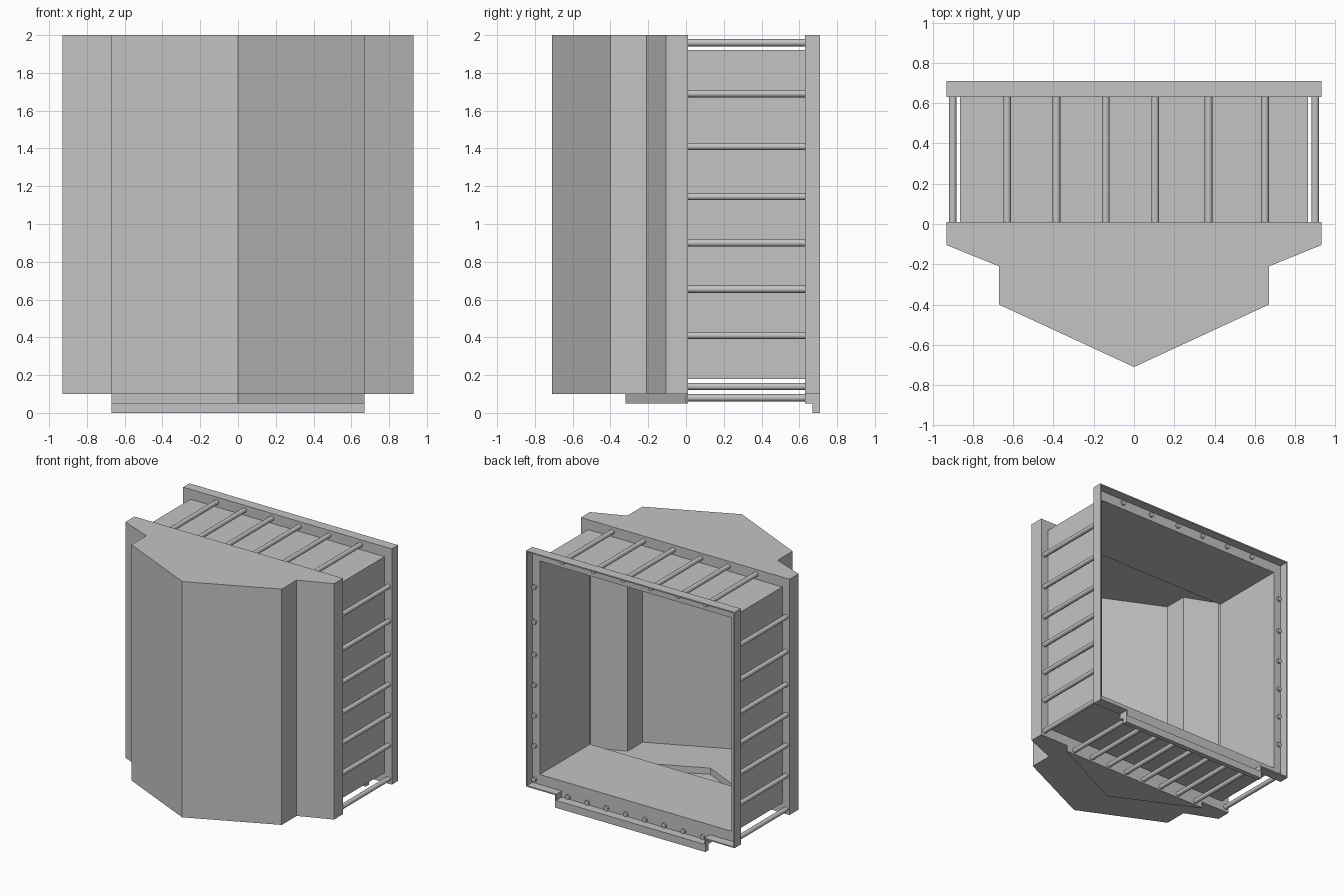
import bpy
import bmesh
from mathutils import Matrix, Vector

cube = bpy.data.objects.get("Cube")
if cube:
    bpy.data.objects.remove(cube, do_unlink=True)

grey = bpy.data.materials.new("sheet_metal_grey")
grey.use_nodes = True
grey.diffuse_color = (0.55, 0.55, 0.55, 1)
grey.node_tree.nodes["Principled BSDF"].inputs["Base Color"].default_value = grey.diffuse_color

T = 0.01             # sheet thickness
W, TOP, LOW = 0.93, 2.0, 0.10      # outer half width, top and bottom
BW, BT, BB = 0.865, 1.92, 0.18     # duct half width, top and bottom
TW, TB = 0.67, 0.05                # drain half width and bottom
BACK, REAR = 0.63, 0.71            # rear flange plane and rim end


def finish(name, bm):
    bmesh.ops.recalc_face_normals(bm, faces=bm.faces)
    mesh = bpy.data.meshes.new(name)
    bm.to_mesh(mesh)
    bm.free()
    mesh.materials.append(grey)
    obj = bpy.data.objects.new(name, mesh)
    bpy.context.collection.objects.link(obj)
    return obj


def boxes(name, parts):
    """One object made of boxes given as x, y and z ranges."""
    bm = bmesh.new()
    for ranges in parts:
        size = [b - a for a, b in ranges]
        mid = [(a + b) / 2 for a, b in ranges]
        bmesh.ops.create_cube(bm, size=1, matrix=Matrix.Translation(mid) @ Matrix.Diagonal((*size, 1)))
    return finish(name, bm)


def ring(y, half, low, top, in_half, in_low, in_top):
    """Four boxes forming a rectangular ring around an opening."""
    return [((-half, half), y, (in_top, top)),
            ((-half, half), y, (low, in_low)),
            ((-half, -in_half), y, (in_low, in_top)),
            ((in_half, half), y, (in_low, in_top))]


# Pointed front hood, open to the rear, with a triangular drain sump below
side = [(W, 0), (W, -0.105), (TW, -0.21), (TW, -0.40)]
outline = side + [(0, -REAR)] + [(-x, y) for x, y in reversed(side)]
notch = [(-TW, 0), (0, -0.32), (TW, 0)]
bm = bmesh.new()


def loop(points, z):
    return [bm.verts.new((x, y, z)) for x, y in points]


def walls(a, b):
    for i in range(len(a) - 1):
        bm.faces.new((a[i], a[i + 1], b[i + 1], b[i]))


upper, lower = loop(outline, TOP), loop(outline, LOW)
lip, sump = loop(notch, LOW), loop(notch, TB)
bm.faces.new(upper)
bm.faces.new(lower + lip)
walls(upper, lower)
walls(lip, sump)
bm.faces.new(sump)
hood = finish("front_hood", bm)
# Make sure the skin faces outward before thickening it inward
if max(hood.data.polygons, key=lambda p: p.center.z).normal.z < 0:
    hood.data.flip_normals()
skin = hood.modifiers.new("sheet", "SOLIDIFY")
skin.thickness = T
skin.offset = -1

# Flange closing the hood around the duct, and the back of the sump
boxes("hood_flange", ring((0, T), W, LOW, TOP, BW, BB, BT)
      + [((-TW, TW), (0, T), (TB, LOW))])

# Rectangular duct
boxes("duct", ring((0, BACK + T), BW, BB, BT, BW - T, BB + T, BT - T))

# Rear flange plate with its outer rim
boxes("rear_flange", ring((BACK, BACK + T), W, LOW, TOP, BW, BB, BT)
      + [((-TW, TW), (BACK, BACK + T), (TB, LOW))])
rim = [((-W, W), (BACK, REAR), (TOP - T, TOP))]
for s in (-1, 1):
    def span(a, b):
        return tuple(sorted((s * a, s * b)))
    rim += [(span(W - T, W), (BACK, REAR), (LOW, TOP - T)),
            (span(TW, W - T), (BACK, REAR), (LOW, LOW + T)),
            (span(TW - T, TW), (BACK, REAR), (TB, LOW + T))]
boxes("rear_rim", rim)

# Lowered gutter in the rim and its drip lip
boxes("rear_gutter", [((-TW + T, TW - T), (BACK, REAR), (TB, TB + T)),
                      ((-TW, TW), (0.67, REAR), (0, TB))])

# Tie rods around the duct, their ends passing through the rear flange
side_z = (0.14, 0.41, 0.655, 0.90, 1.145, 1.41, 1.69)
top_x = (-0.63, -0.385, -0.14, 0.105, 0.37, 0.65)
spots = [(s * 0.9, z) for s in (-1, 1) for z in side_z]
spots += [(x, 1.96) for x in top_x]
spots += [(-0.6 + i * 1.2 / 7, 0.08) for i in range(8)]
bm = bmesh.new()
length = BACK + 0.02
for x, z in spots:
    place = Matrix.Translation(Vector((x, length / 2 + T / 2, z))) @ Matrix.Rotation(1.570796, 4, "X")
    bmesh.ops.create_cone(bm, cap_ends=True, segments=16, radius1=0.019,
                          radius2=0.019, depth=length, matrix=place)
rods = finish("tie_rods", bm)
bpy.ops.object.select_all(action="DESELECT")
rods.select_set(True)
bpy.context.view_layer.objects.active = rods
bpy.ops.object.shade_smooth_by_angle()
